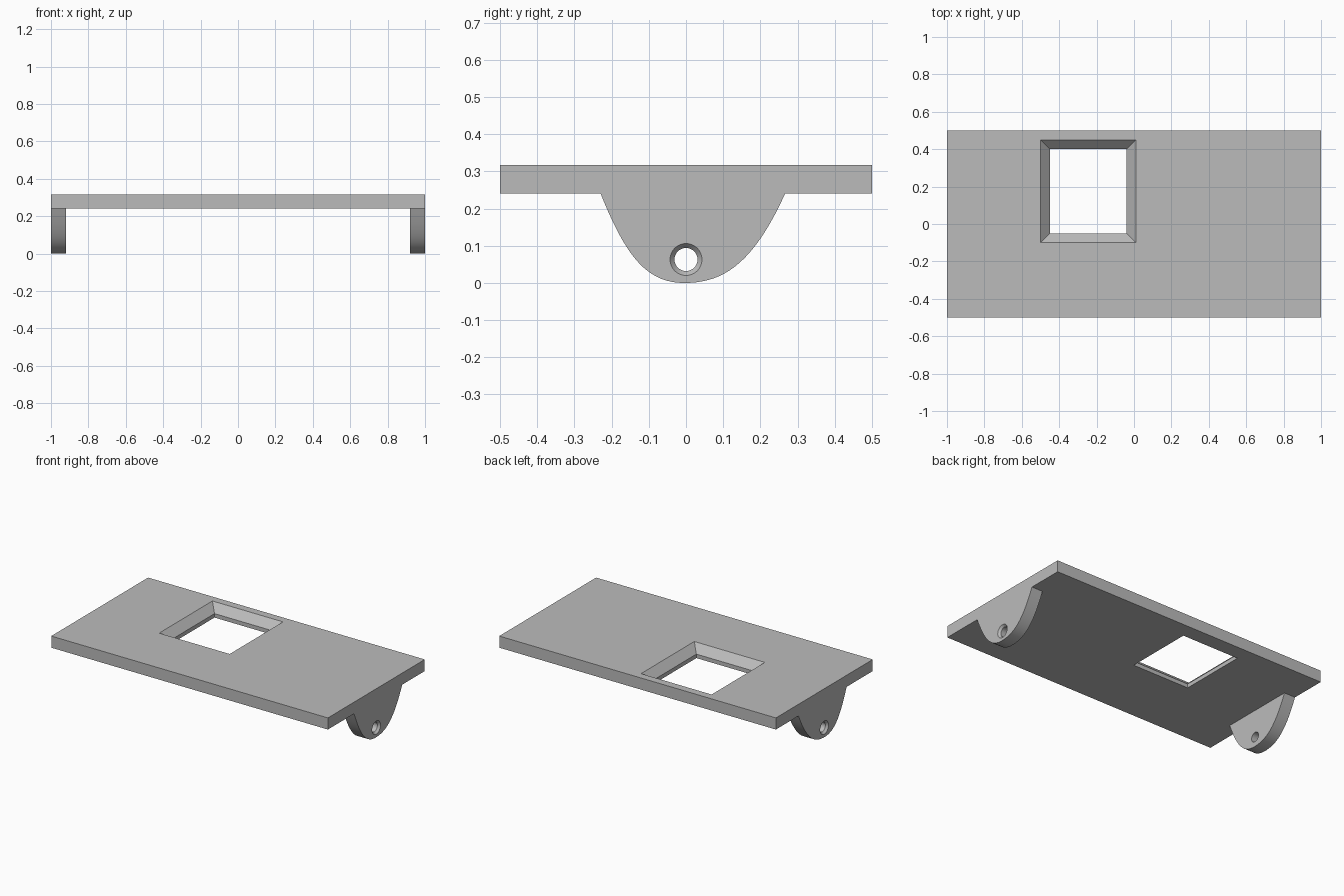
import bpy, bmesh, math
from mathutils import Vector, Matrix
from mathutils.geometry import interpolate_bezier

if "Cube" in bpy.data.objects:
    bpy.data.objects.remove(bpy.data.objects["Cube"], do_unlink=True)

# Single plain grey finish
grey = bpy.data.materials.new("plain_grey")
grey.use_nodes = True
COLOUR = (0.5, 0.5, 0.5, 1)
grey.diffuse_color = COLOUR
grey.node_tree.nodes["Principled BSDF"].inputs["Base Color"].default_value = COLOUR

TOP, UNDER = 0.317, 0.241
LUG_IN, LUG_OUT = 0.92, 1.0
HOLE_Z = 0.063


def loft(name, rings, closed=False):
    """Skin equal-length rings; cap the ends unless the rings close on themselves."""
    bm = bmesh.new()
    loops = [[bm.verts.new(p) for p in ring] for ring in rings]
    n = len(loops[0])
    pairs = list(zip(loops, loops[1:]))
    if closed:
        pairs.append((loops[-1], loops[0]))
    else:
        bm.faces.new(loops[0])
        bm.faces.new(loops[-1])
    for a, b in pairs:
        for i in range(n):
            j = (i + 1) % n
            bm.faces.new((a[i], a[j], b[j], b[i]))
    bmesh.ops.recalc_face_normals(bm, faces=bm.faces)
    mesh = bpy.data.meshes.new(name)
    bm.to_mesh(mesh)
    bm.free()
    mesh.materials.append(grey)
    obj = bpy.data.objects.new(name, mesh)
    bpy.context.collection.objects.link(obj)
    return obj


def rect(x0, x1, y0, y1, z):
    return [(x0, y0, z), (x1, y0, z), (x1, y1, z), (x0, y1, z)]


def circle(x, r, n=48):
    return [(x, r * math.cos(k * math.tau / n), HOLE_Z + r * math.sin(k * math.tau / n))
            for k in range(n)]


# Plate with a bevelled rectangular window
loft("plate", [
    rect(-1, 1, -0.5, 0.5, UNDER),
    rect(-1, 1, -0.5, 0.5, TOP),
    rect(-0.5, 0.01, -0.1, 0.45, TOP),
    rect(-0.45, -0.04, -0.05, 0.4, TOP - 0.05),
    rect(-0.45, -0.04, -0.05, 0.4, UNDER),
], closed=True)

# Lug outline: two curves meeting at the rounded bottom
front_curve = [Vector(p) for p in ((-0.23, UNDER), (-0.165, 0.08), (-0.11, 0), (-0.005, 0))]
back_curve = [Vector(p) for p in ((-0.005, 0), (0.1, 0), (0.18, 0.05), (0.267, UNDER))]
outline = interpolate_bezier(*front_curve, 20) + interpolate_bezier(*back_curve, 20)[1:]


def make_lug(name, side):
    lug = loft(name, [[(side * x, p[0], p[1]) for p in outline] for x in (LUG_IN, LUG_OUT)])
    # Through hole, countersunk on the outer face
    cutter = loft("hole_cutter", [circle(side * x, r) for x, r in (
        (LUG_IN - 0.02, 0.031), (LUG_OUT - 0.014, 0.031),
        (LUG_OUT, 0.043), (LUG_OUT + 0.02, 0.06))])
    cutter.hide_render = True
    cut = lug.modifiers.new("hole", 'BOOLEAN')
    cut.operation = 'DIFFERENCE'
    cut.solver = 'EXACT'
    cut.object = cutter
    bpy.ops.object.select_all(action='DESELECT')
    lug.select_set(True)
    bpy.context.view_layer.objects.active = lug
    bpy.ops.object.modifier_apply(modifier=cut.name)
    bpy.data.objects.remove(cutter, do_unlink=True)
    bpy.ops.object.shade_smooth_by_angle(angle=math.radians(30))


make_lug("left_lug", 1)
make_lug("right_lug", -1)
